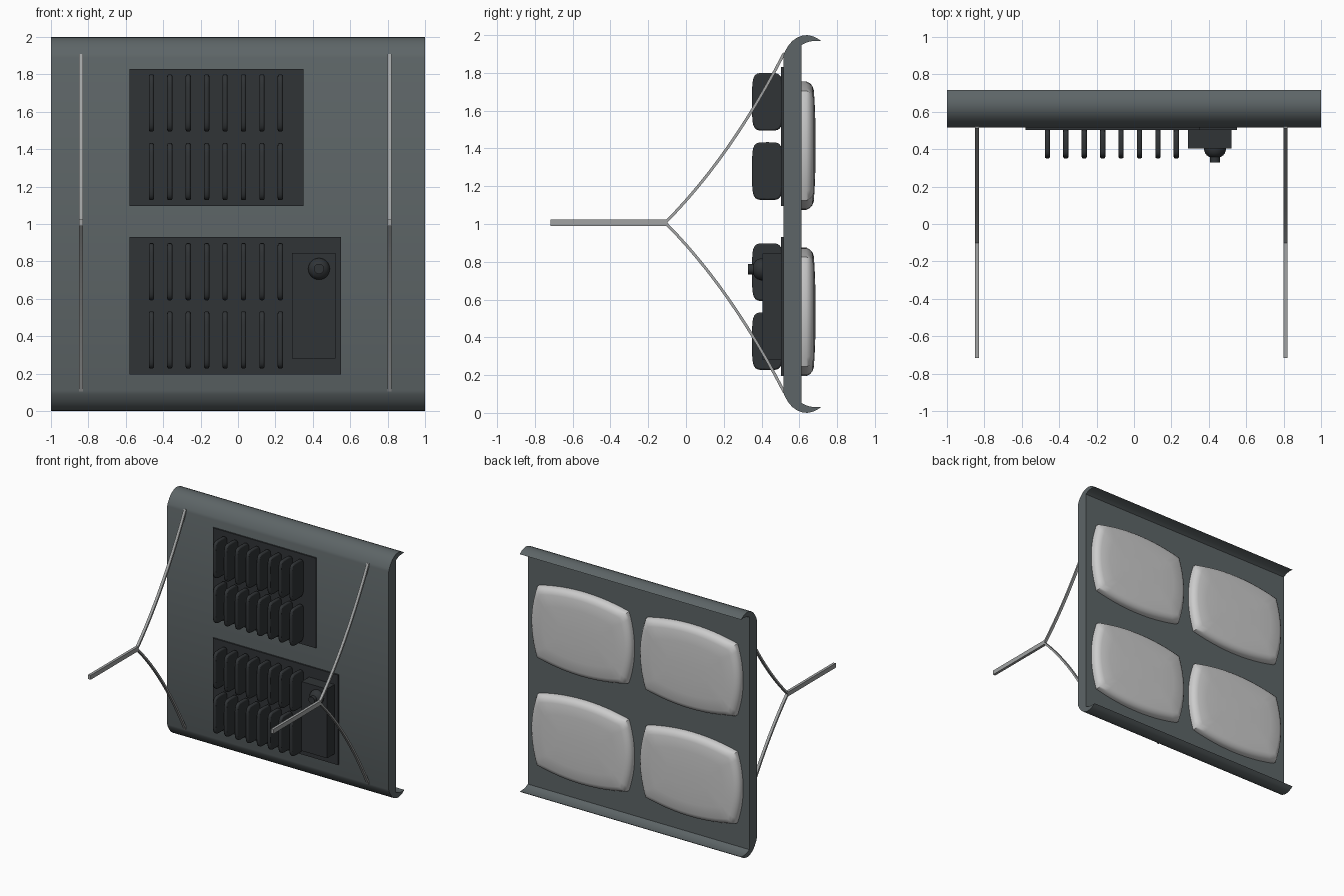
import bpy, bmesh, math

if "Cube" in bpy.data.objects:
    bpy.data.objects.remove(bpy.data.objects["Cube"])


def material(name, c):
    m = bpy.data.materials.new(name)
    m.diffuse_color = (*c, 1)
    m.use_nodes = True
    m.node_tree.nodes["Principled BSDF"].inputs["Base Color"].default_value = m.diffuse_color
    return m


PANEL = material("panel_grey", (0.11, 0.13, 0.135))
DARK = material("sink_dark", (0.03, 0.034, 0.037))
METAL = material("bracket_metal", (0.36, 0.37, 0.37))
LIGHT = material("pad_grey", (0.55, 0.57, 0.58))


def finish(bm, name, mat, smooth=None):
    bmesh.ops.recalc_face_normals(bm, faces=bm.faces)
    me = bpy.data.meshes.new(name)
    bm.to_mesh(me)
    bm.free()
    ob = bpy.data.objects.new(name, me)
    bpy.context.collection.objects.link(ob)
    me.materials.append(mat)
    if smooth:
        bpy.ops.object.select_all(action='DESELECT')
        ob.select_set(True)
        bpy.context.view_layer.objects.active = ob
        bpy.ops.object.shade_smooth_by_angle(angle=math.radians(smooth))
    return ob


def loft(name, rings, mat, smooth=None):
    """Skin a list of equal-length point rings and cap both ends."""
    bm = bmesh.new()
    vs = [[bm.verts.new(p) for p in r] for r in rings]
    n = len(vs[0])
    for a, b in zip(vs, vs[1:]):
        for i in range(n):
            j = (i + 1) % n
            bm.faces.new((a[i], a[j], b[j], b[i]))
    bm.faces.new(vs[0])
    bm.faces.new(vs[-1])
    return finish(bm, name, mat, smooth)


def prism(name, yz, x0, x1, mat, smooth=None):
    return loft(name, [[(x, y, z) for y, z in yz] for x in (x0, x1)], mat, smooth)


def box(name, x0, x1, y0, y1, z0, z1, mat):
    return prism(name, [(y0, z0), (y1, z0), (y1, z1), (y0, z1)], x0, x1, mat)


# Main panel with curled top and bottom lips
lip = [(0.515, 1.89), (0.522, 1.91), (0.54, 1.942), (0.562, 1.968), (0.588, 1.987),
       (0.615, 1.997), (0.642, 2.0), (0.668, 1.995), (0.692, 1.985), (0.717, 1.968),
       (0.69, 1.97), (0.66, 1.967), (0.635, 1.96), (0.612, 1.948)]
prism("main_panel", lip + [(y, 2 - z) for y, z in reversed(lip)], -1, 1, PANEL, 30)


# Four pillow pads on the back
def barrel(cx, cz, y, hw, hh, bulge, n=12):
    pts = []
    for i in range(n):
        t = 2 * i / n - 1
        pts.append((hw * t, hh + bulge * (1 - t * t)))
    for i in range(n):
        t = 1 - 2 * i / n
        pts.append((hw + bulge * (1 - t * t), hh * t))
    pts += [(-x, -z) for x, z in pts]
    return [(cx + x, y, cz + z) for x, z in pts]


PAD_STEPS = [(0.0, 0.605), (0.0, 0.638), (0.008, 0.655), (0.022, 0.669), (0.042, 0.677),
             (0.12, 0.682), (0.22, 0.686)]
for cx in (-0.49, 0.49):
    for cz in (0.535, 1.415):
        rings = [barrel(cx, cz, y, 0.405 - d, 0.29 - d, 0.05 * (1 - 2 * d))
                 for d, y in PAD_STEPS]
        loft("back_pad", rings, LIGHT, 40)

# Heat sink plates and rows of upright fins on the front
box("upper_sink_plate", -0.58, 0.35, 0.503, 0.517, 1.095, 1.83, DARK)
box("lower_sink_plate", -0.58, 0.55, 0.503, 0.517, 0.195, 0.93, DARK)


def fin_profile(cz, n=32):
    pts = []
    for i in range(n):
        a = 2 * math.pi * i / n
        c, s = math.cos(a), math.sin(a)
        pts.append((0.431 + 0.081 * math.copysign(abs(c) ** 0.4, c),
                    cz + 0.153 * math.copysign(abs(s) ** 0.4, s)))
    return pts


for cz in (0.38, 0.745, 1.28, 1.647):
    for i in range(8):
        x = -0.463 + 0.0985 * i
        fin = prism("heat_sink_fin", fin_profile(cz), x - 0.014, x + 0.014, DARK, 40)
        bev = fin.modifiers.new("round", 'BEVEL')
        bev.width, bev.segments = 0.009, 2
        bev.limit_method, bev.angle_limit = 'ANGLE', math.radians(50)

# Junction box with a domed cable socket
box("junction_box", 0.29, 0.52, 0.405, 0.51, 0.28, 0.845, DARK)
socket = [(0.058, 0.41), (0.058, 0.395), (0.053, 0.379), (0.043, 0.366), (0.027, 0.357),
          (0.027, 0.328)]
loft("cable_socket", [[(0.433 + r * math.cos(k * math.pi / 12), y,
                        0.76 + r * math.sin(k * math.pi / 12)) for k in range(24)]
                      for r, y in socket], DARK, 40)

# Forked mounting brackets: a straight bar and two bowed arms each
MID = 1.007
P0, P1, P2 = (-0.105, MID + 0.005), (0.24, 1.36), (0.52, 1.905)
left_side, right_side = [], []
for i in range(13):
    t = i / 12
    y, z = [(1 - t) ** 2 * a + 2 * t * (1 - t) * b + t * t * c for a, b, c in zip(P0, P1, P2)]
    dy, dz = [(1 - t) * (b - a) + t * (c - b) for a, b, c in zip(P0, P1, P2)]
    k = 0.0075 / math.hypot(dy, dz)
    left_side.append((y - dz * k, z + dy * k))
    right_side.append((y + dz * k, z - dy * k))
arm = left_side + right_side[::-1]
for side, x in (("left", -0.839), ("right", 0.811)):
    box(side + "_bracket_bar", x - 0.011, x + 0.011, -0.717, -0.1, MID - 0.018, MID + 0.018, METAL)
    prism(side + "_bracket_upper_arm", arm, x - 0.011, x + 0.011, METAL, 30)
    prism(side + "_bracket_lower_arm", [(y, 2 * MID - z) for y, z in arm],
          x - 0.011, x + 0.011, METAL, 30)
